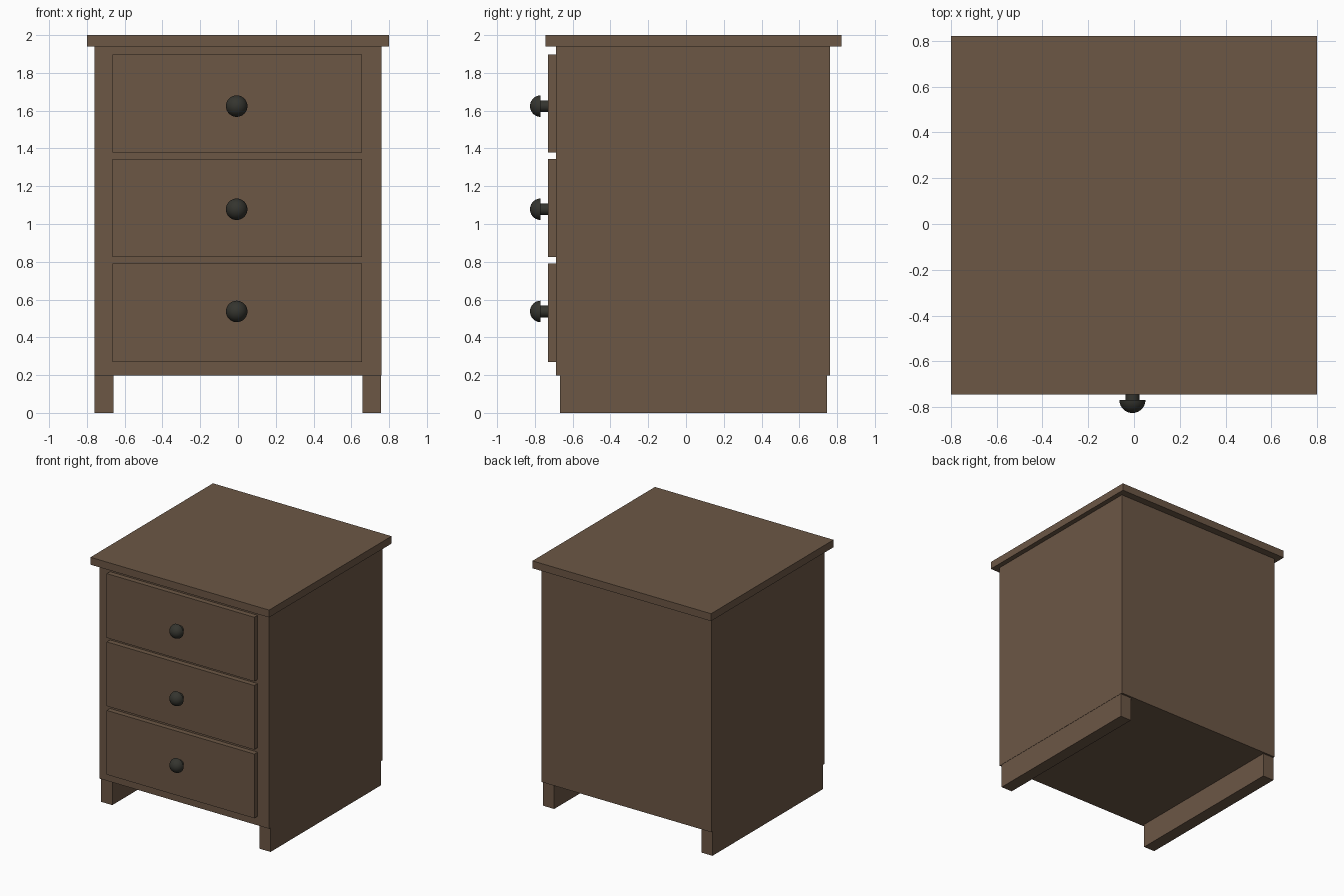
import bpy, bmesh, math
from mathutils import Matrix

if "Cube" in bpy.data.objects:
    bpy.data.objects.remove(bpy.data.objects["Cube"])


def material(name, rgb):
    m = bpy.data.materials.new(name)
    m.diffuse_color = (*rgb, 1)
    m.use_nodes = True
    m.node_tree.nodes["Principled BSDF"].inputs["Base Color"].default_value = m.diffuse_color
    return m


WOOD = material("brown wood", (0.150, 0.095, 0.060))
METAL = material("dark metal", (0.035, 0.035, 0.028))


def finish(name, bm, mat):
    bmesh.ops.recalc_face_normals(bm, faces=bm.faces)
    me = bpy.data.meshes.new(name)
    bm.to_mesh(me)
    bm.free()
    me.materials.append(mat)
    ob = bpy.data.objects.new(name, me)
    bpy.context.collection.objects.link(ob)
    return ob


def box(name, x, y, z):
    """Box from (min, max) pairs on each axis."""
    bm = bmesh.new()
    size = [b - a for a, b in (x, y, z)]
    centre = [(a + b) / 2 for a, b in (x, y, z)]
    bmesh.ops.create_cube(bm, size=1, matrix=Matrix.Translation(centre) @ Matrix.Diagonal((*size, 1)))
    return finish(name, bm, WOOD)


def knob(name, x, y, z, radius=0.057, stem=0.031, length=0.04, steps=10):
    """Round stem and half-ball head, lathed about the y axis."""
    profile = [(0, 0), (stem, 0), (stem, -length), (radius, -length)]
    for i in range(1, steps + 1):
        a = math.pi / 2 * i / steps
        profile.append((radius * math.cos(a), -length - radius * math.sin(a)))
    bm = bmesh.new()
    verts = [bm.verts.new((x + r, y + d, z)) for r, d in profile]
    edges = [bm.edges.new(pair) for pair in zip(verts, verts[1:])]
    bmesh.ops.spin(bm, geom=verts + edges, cent=(x, y, z), axis=(0, 1, 0),
                   angle=2 * math.pi, steps=32)
    bmesh.ops.remove_doubles(bm, verts=bm.verts, dist=0.0005)
    ob = finish(name, bm, METAL)
    bpy.context.view_layer.objects.active = ob
    ob.select_set(True)
    bpy.ops.object.shade_smooth_by_angle(angle=math.radians(35))
    ob.select_set(False)


# Carcass and overhanging top
box("cabinet_body", (-0.76, 0.76), (-0.688, 0.762), (0.197, 1.94))
box("top_board", (-0.80, 0.80), (-0.745, 0.822), (1.94, 2.0))

# Side runners that serve as feet
box("left_foot", (-0.76, -0.66), (-0.666, 0.747), (0, 0.197))
box("right_foot", (0.658, 0.758), (-0.666, 0.747), (0, 0.197))

# Three drawers, each with a knob
for label, base in (("bottom", 0.27), ("middle", 0.825), ("top", 1.378)):
    box(label + "_drawer", (-0.665, 0.657), (-0.73, -0.688), (base, base + 0.52))
for label, height in (("bottom", 0.537), ("middle", 1.078), ("top", 1.624)):
    knob(label + "_knob", -0.007, -0.729, height)
